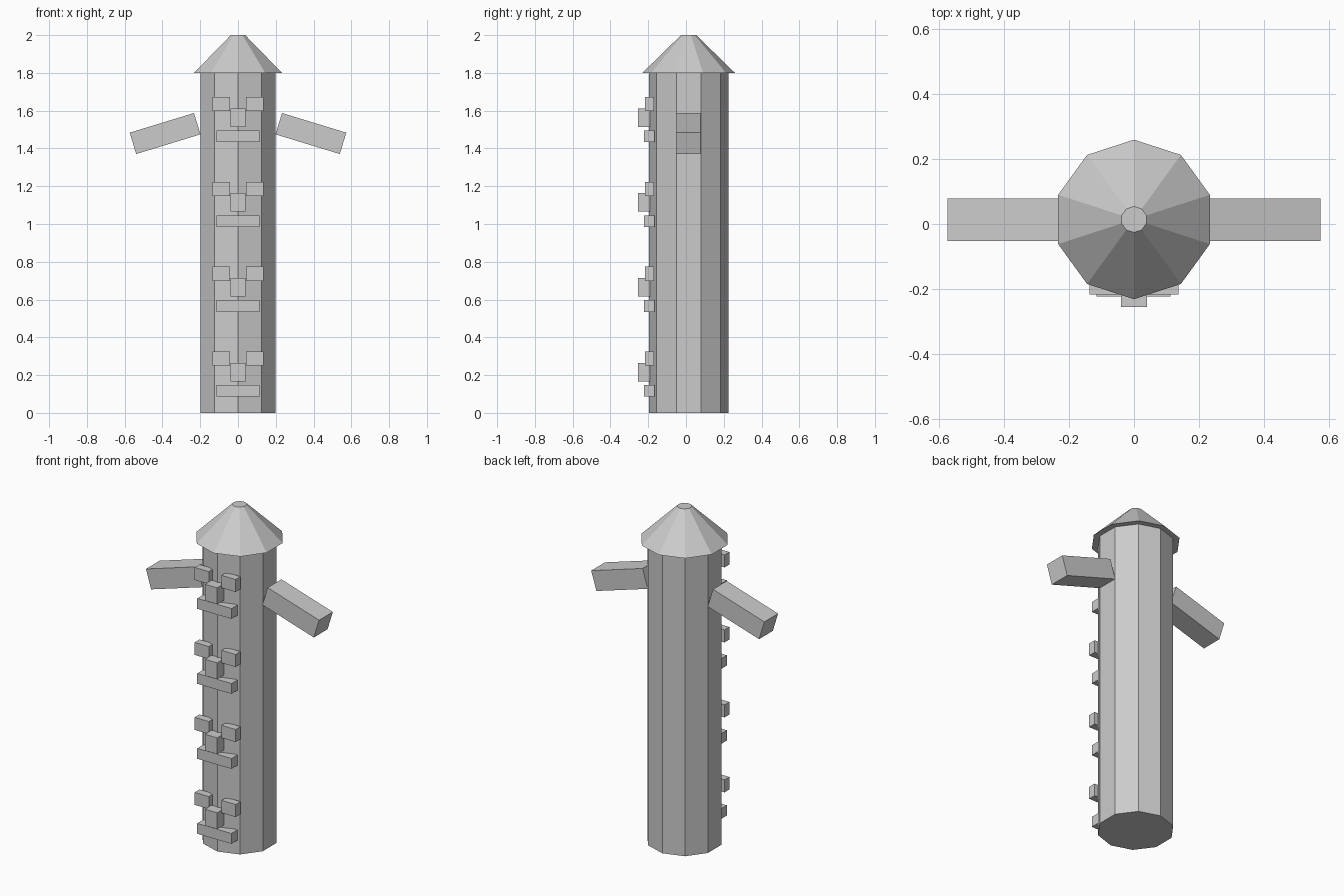
import bpy
from math import radians
from mathutils import Matrix

cube = bpy.data.objects.get("Cube")
if cube:
    bpy.data.objects.remove(cube, do_unlink=True)

grey = bpy.data.materials.new("plain_grey")
grey.use_nodes = True
colour = (0.6, 0.6, 0.6, 1)
grey.diffuse_color = colour
grey.node_tree.nodes["Principled BSDF"].inputs["Base Color"].default_value = colour

SIDES = 10
AXIS_Y = 0.014  # post axis, set back to balance the noses
ROW_STEP = 0.449


def finish(name):
    obj = bpy.context.object
    obj.name = name
    obj.data.materials.append(grey)
    return obj


def tapered(name, r_bottom, r_top, z0, z1):
    """Ten-sided prism or cone with corners pointing front and back."""
    bpy.ops.mesh.primitive_cone_add(
        vertices=SIDES, radius1=r_bottom, radius2=r_top, depth=z1 - z0,
        location=(0, AXIS_Y, (z0 + z1) / 2))
    return finish(name)


def box(name, centre, size, tilt=0):
    bpy.ops.mesh.primitive_cube_add(size=1, location=centre, rotation=(0, tilt, 0))
    obj = finish(name)
    obj.data.transform(Matrix.Diagonal((*size, 1)))
    return obj


# Post and roof
tapered("post", 0.21, 0.21, 0, 1.8)
tapered("roof", 0.245, 0.04, 1.8, 2.0)

# Drooping arms
for side, label in ((1, "left"), (-1, "right")):
    box(label + "_arm", (side * 0.386, 0.013, 1.479), (0.356, 0.13, 0.118),
        side * radians(17))

# Stacked faces
for row in range(4):
    z = row * ROW_STEP
    for side, label in ((1, "left"), (-1, "right")):
        box(f"{label}_eye_{row + 1}", (side * 0.089, -0.193, z + 0.288),
            (0.094, 0.046, 0.075))
    box(f"nose_{row + 1}", (0, -0.223, z + 0.216), (0.081, 0.064, 0.098))
    box(f"mouth_{row + 1}", (-0.001, -0.194, z + 0.117), (0.227, 0.057, 0.062))
